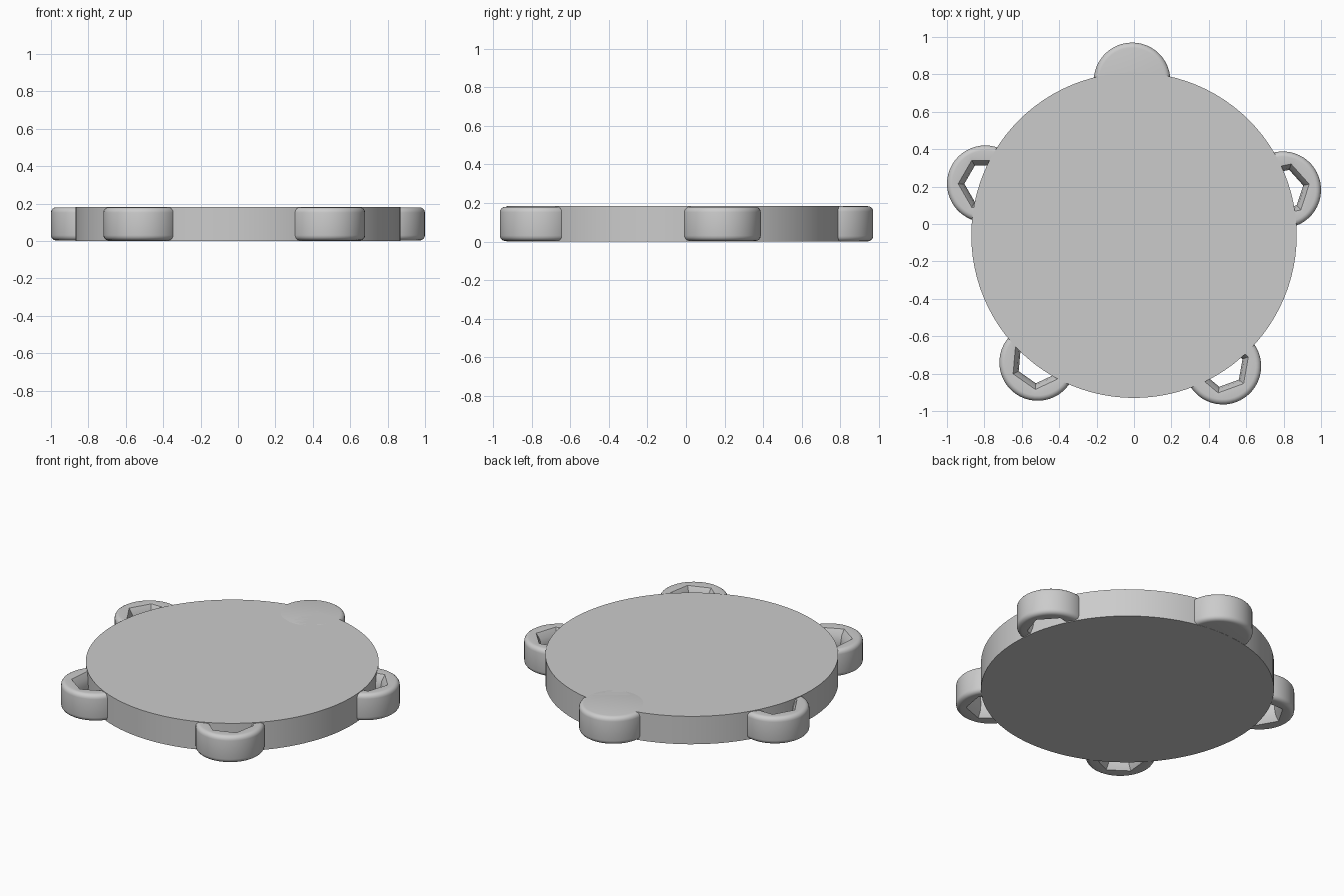
import bpy, bmesh
from math import cos, sin, pi, radians

if "Cube" in bpy.data.objects:
    bpy.data.objects.remove(bpy.data.objects["Cube"])

H = 0.183
R = 0.205
SEG = 48


def finish(name, bm, loc):
    bmesh.ops.recalc_face_normals(bm, faces=bm.faces)
    me = bpy.data.meshes.new(name)
    bm.to_mesh(me)
    bm.free()
    ob = bpy.data.objects.new(name, me)
    bpy.context.collection.objects.link(ob)
    ob.location = loc
    bpy.ops.object.select_all(action='DESELECT')
    ob.select_set(True)
    bpy.context.view_layer.objects.active = ob
    bpy.ops.object.shade_smooth_by_angle(angle=radians(25))
    return ob


def loop(bm, r, z, hexa=False, turn=0.0):
    # Circle, or hexagon sampled at the same number of points
    out = []
    for i in range(SEG):
        a = 2 * pi * i / SEG
        k = r
        if hexa:
            k = r * cos(pi / 6) / cos(a % (pi / 3) - pi / 6)
        out.append(bm.verts.new((k * cos(a + turn), k * sin(a + turn), z)))
    return out


def bridge(bm, a, b):
    for i in range(SEG):
        j = (i + 1) % SEG
        bm.faces.new((a[i], a[j], b[j], b[i]))


def rim(z0, z1, b=0.028):
    # Rounded outer profile from bottom to top
    pts = []
    for k in range(5):
        t = pi / 2 * k / 4
        pts.append((R - b + b * sin(t), z0 + b - b * cos(t)))
    return pts + [(r, z0 + z1 - z) for r, z in reversed(pts)]


def foot_ring(name, loc, turn):
    # Rounded ring with a chamfered hexagonal hole
    bm = bmesh.new()
    z0, z1 = 0.003, H - 0.003
    loops = [loop(bm, r, z, turn=turn) for r, z in rim(z0, z1)]
    for r, z in ((0.145, z1 - 0.004), (0.122, z1 - 0.04), (0.112, H / 2),
                 (0.122, z0 + 0.04), (0.145, z0 + 0.004)):
        loops.append(loop(bm, r, z, True, turn))
    for i, lp in enumerate(loops):
        bridge(bm, lp, loops[(i + 1) % len(loops)])
    return finish(name, bm, loc)


# Main round plate
bm = bmesh.new()
bmesh.ops.create_cone(bm, cap_ends=True, segments=96, radius1=0.87,
                      radius2=0.87, depth=H)
finish("round_plate", bm, (0, -0.06, H / 2))

# Four ring lugs around the edge
for name, x, y, turn in (("left_ring", -0.795, 0.215, 0),
                         ("right_ring", 0.795, 0.183, 12),
                         ("front_left_ring", -0.515, -0.74, 25),
                         ("front_right_ring", 0.475, -0.76, 20)):
    foot_ring(name, (x, y, 0), radians(turn))

# Solid rear lug, flush with the plate
bm = bmesh.new()
loops = [loop(bm, r, z) for r, z in rim(0.001, H)]
for a, b in zip(loops, loops[1:]):
    bridge(bm, a, b)
bm.faces.new(loops[0])
bm.faces.new(loops[-1])
finish("rear_lug", bm, (-0.01, 0.765, 0))
